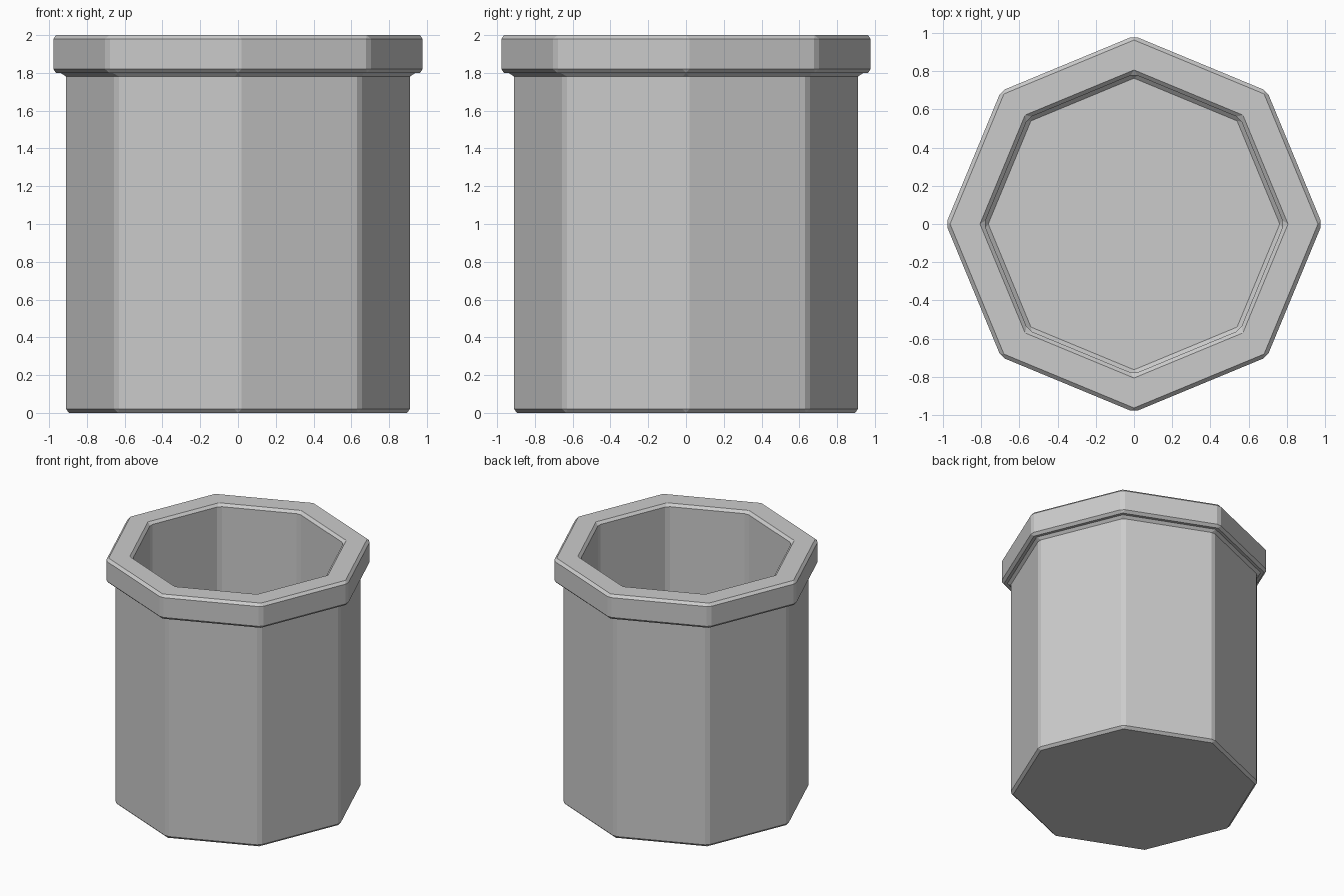
import bpy, bmesh
from math import cos, sin, pi

if "Cube" in bpy.data.objects:
    bpy.data.objects.remove(bpy.data.objects["Cube"])

SIDES = 8

# Sharp half-profile (radius, height): outside wall, rim, inside wall, floor
profile = [(0.917, 0.0), (0.917, 1.80), (0.985, 1.80),
           (0.985, 2.0), (0.785, 2.0), (0.785, 0.14)]

# Pot: eight-sided rings joined into walls, closed by base and inner floor
bm = bmesh.new()
rings = [[bm.verts.new((r * cos(2 * pi * i / SIDES), r * sin(2 * pi * i / SIDES), z))
          for i in range(SIDES)] for r, z in profile]
for a, b in zip(rings, rings[1:]):
    for i in range(SIDES):
        j = (i + 1) % SIDES
        bm.faces.new((a[i], a[j], b[j], b[i]))
bm.faces.new(rings[0][::-1])
bm.faces.new(rings[-1])
bmesh.ops.recalc_face_normals(bm, faces=bm.faces)

mesh = bpy.data.meshes.new("pot")
bm.to_mesh(mesh)
bm.free()
pot = bpy.data.objects.new("pot", mesh)
bpy.context.collection.objects.link(pot)

# Narrow chamfer on every edge, including the upright corners
bevel = pot.modifiers.new("chamfer", 'BEVEL')
bevel.width = 0.02
bevel.segments = 1
bevel.limit_method = 'ANGLE'
bevel.angle_limit = pi / 6
